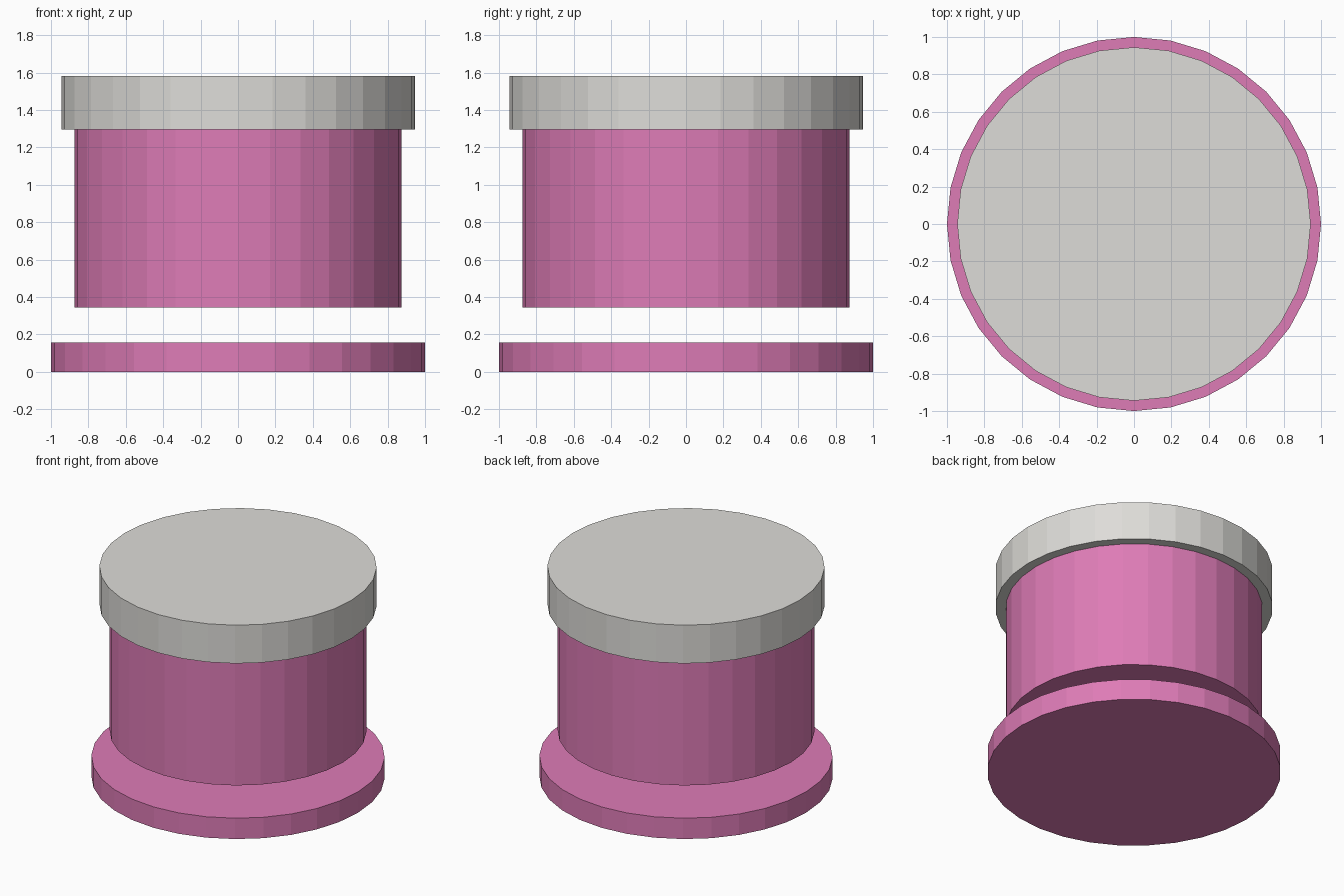
import bpy

if "Cube" in bpy.data.objects:
    bpy.data.objects.remove(bpy.data.objects["Cube"])


def material(name, rgb):
    m = bpy.data.materials.new(name)
    m.diffuse_color = (*rgb, 1.0)
    m.use_nodes = True
    m.node_tree.nodes["Principled BSDF"].inputs["Base Color"].default_value = m.diffuse_color
    return m


def disc(name, radius, z0, z1, mat):
    bpy.ops.mesh.primitive_cylinder_add(
        vertices=32, radius=radius, depth=z1 - z0, location=(0, 0, (z0 + z1) / 2))
    ob = bpy.context.object
    ob.name = name
    ob.data.materials.append(mat)
    return ob


pink = material("pink", (0.73, 0.20, 0.47))
grey = material("warm_grey", (0.73, 0.72, 0.69))

# Base plate, floating body and wide lid
disc("base_plate", 1.0, 0.0, 0.157, pink)
disc("body", 0.875, 0.345, 1.295, pink)
disc("lid", 0.945, 1.295, 1.583, grey)
